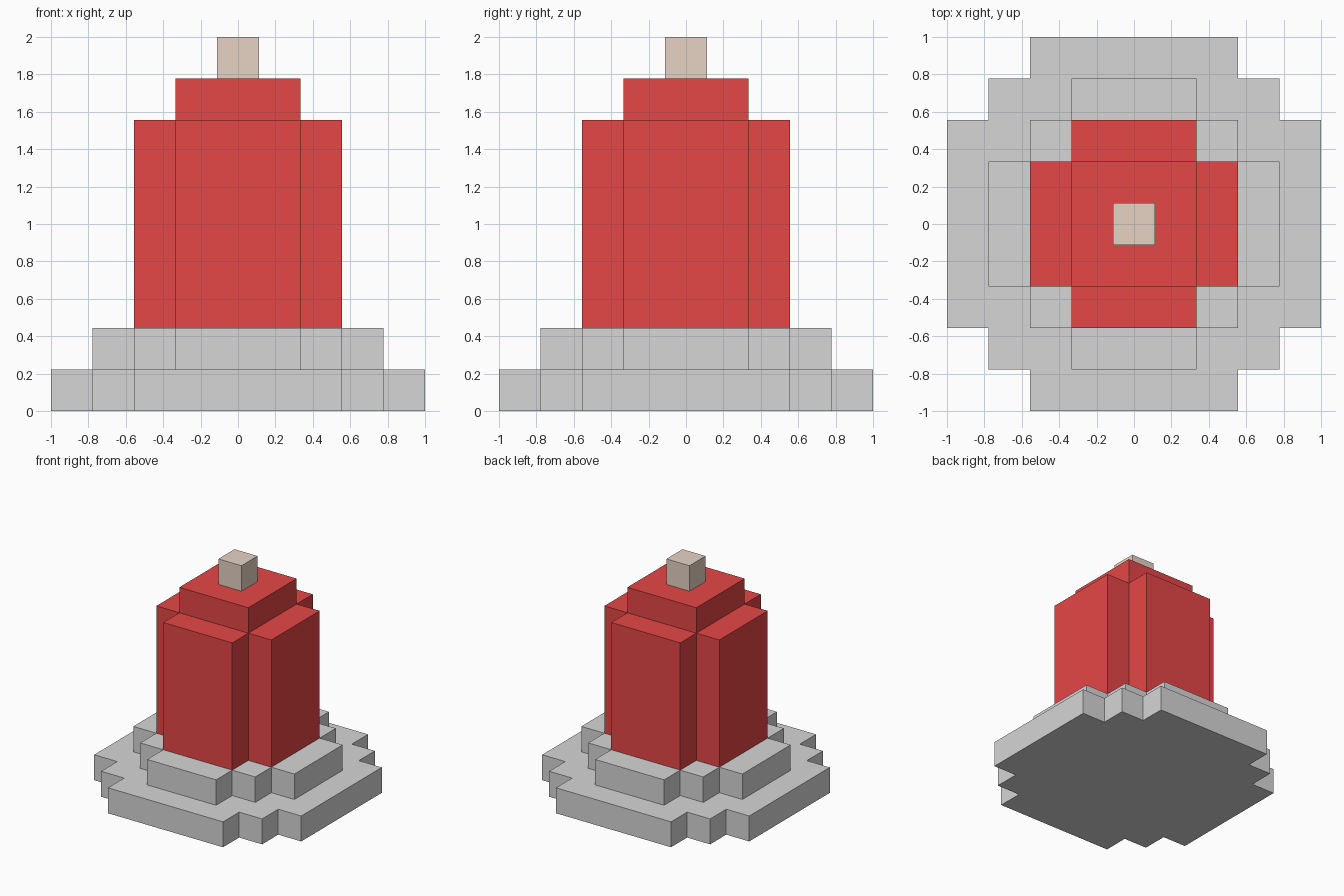
import bpy
import bmesh

if "Cube" in bpy.data.objects:
    bpy.data.objects.remove(bpy.data.objects["Cube"])

U = 2 / 9  # one block


def material(name, rgb):
    def lin(c):
        c /= 255
        return c / 12.92 if c <= 0.04045 else ((c + 0.055) / 1.055) ** 2.4
    m = bpy.data.materials.new(name)
    m.diffuse_color = (*[lin(c) for c in rgb], 1)
    m.use_nodes = True
    m.node_tree.nodes["Principled BSDF"].inputs["Base Color"].default_value = m.diffuse_color
    return m


def stepped_slab(name, outer, inner, z0, z1, mat):
    """Extrude a four-fold symmetric stepped outline; sizes are in blocks."""
    corner = [(outer, inner)]
    x, y = outer, inner
    while x > inner:
        corner += [(x - 1, y), (x - 1, y + 1)]
        x, y = x - 1, y + 1
    outline = []
    for _ in range(4):
        outline += corner
        corner = [(-b, a) for a, b in corner]  # quarter turn
    bm = bmesh.new()
    face = bm.faces.new([bm.verts.new((a * U, b * U, z0 * U)) for a, b in outline])
    ext = bmesh.ops.extrude_face_region(bm, geom=[face], use_keep_orig=True)
    top = [v for v in ext["geom"] if isinstance(v, bmesh.types.BMVert)]
    bmesh.ops.translate(bm, verts=top, vec=(0, 0, (z1 - z0) * U))
    bmesh.ops.recalc_face_normals(bm, faces=bm.faces)
    mesh = bpy.data.meshes.new(name)
    bm.to_mesh(mesh)
    bm.free()
    mesh.materials.append(mat)
    obj = bpy.data.objects.new(name, mesh)
    bpy.context.collection.objects.link(obj)


grey = material("stone grey", (214, 214, 214))
red = material("wax red", (229, 70, 70))
tan = material("wick tan", (230, 212, 196))

# Two-tier dish
stepped_slab("lower_plate", 4.5, 2.5, 0, 1, grey)
stepped_slab("upper_plate", 3.5, 1.5, 1, 2, grey)
# Candle body and shoulder
stepped_slab("candle_body", 2.5, 1.5, 2, 7, red)
stepped_slab("candle_shoulder", 1.5, 1.5, 7, 8, red)
# Wick
stepped_slab("wick", 0.5, 0.5, 8, 9, tan)
